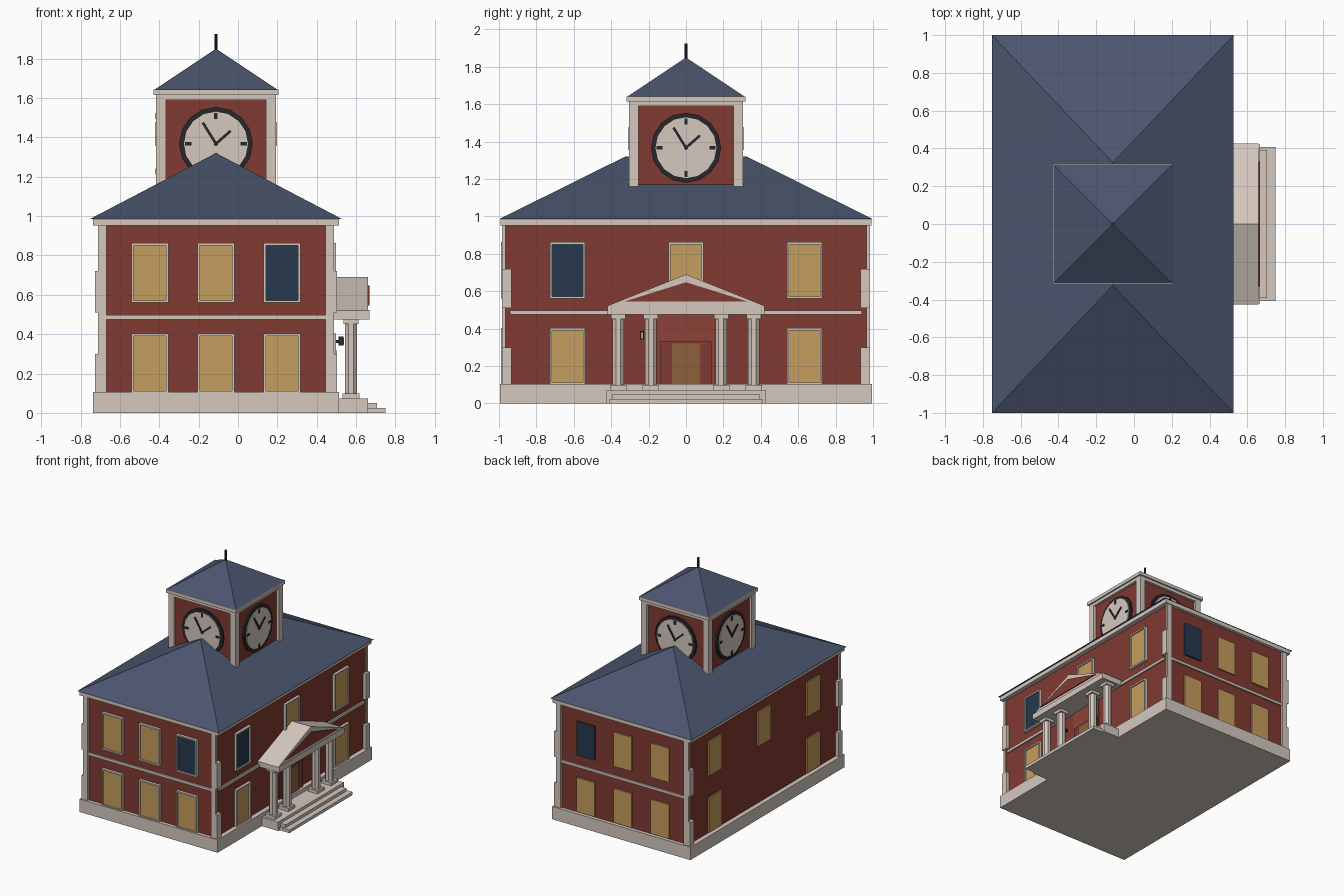
import bpy, bmesh
from math import pi, cos, sin, atan2, hypot
from mathutils import Matrix, Vector

if "Cube" in bpy.data.objects:
    bpy.data.objects.remove(bpy.data.objects["Cube"])

CX = -0.112  # centre line of the main block


def mat(name, r, g, b):
    m = bpy.data.materials.new(name)
    m.diffuse_color = (r, g, b, 1)
    m.use_nodes = True
    m.node_tree.nodes["Principled BSDF"].inputs["Base Color"].default_value = m.diffuse_color
    return m


BRICK = mat("brick", 0.22, 0.042, 0.032)
BRICK2 = mat("porch_brick", 0.27, 0.055, 0.042)
STONE = mat("stone", 0.66, 0.58, 0.52)
SLATE = mat("slate", 0.07, 0.09, 0.155)
LIT = mat("lit_glass", 0.56, 0.34, 0.11)
DARK = mat("dark_glass", 0.02, 0.04, 0.075)
WOOD = mat("wood", 0.27, 0.12, 0.045)
IRON = mat("iron", 0.02, 0.02, 0.025)


def finish(bm, name, m, M=None):
    if M is not None:
        bmesh.ops.transform(bm, matrix=M, verts=bm.verts)
    bmesh.ops.recalc_face_normals(bm, faces=bm.faces)
    me = bpy.data.meshes.new(name)
    bm.to_mesh(me)
    bm.free()
    me.materials.append(m)
    o = bpy.data.objects.new(name, me)
    bpy.context.collection.objects.link(o)
    return o


def box(name, m, x0, x1, y0, y1, z0, z1, M=None):
    bm = bmesh.new()
    bmesh.ops.create_cube(bm, size=1)
    bmesh.ops.transform(bm, verts=bm.verts, matrix=Matrix.Translation(
        ((x0 + x1) / 2, (y0 + y1) / 2, (z0 + z1) / 2)) @ Matrix.Diagonal((x1 - x0, y1 - y0, z1 - z0, 1)))
    return finish(bm, name, m, M)


def prism(name, m, pts, d, M=None):
    """Extrude a closed outline by the vector d."""
    bm = bmesh.new()
    f = bm.faces.new([bm.verts.new(p) for p in pts])
    r = bmesh.ops.extrude_face_region(bm, geom=[f])
    bmesh.ops.translate(bm, vec=d, verts=[v for v in r["geom"] if isinstance(v, bmesh.types.BMVert)])
    return finish(bm, name, m, M)


def hip(name, m, hx, hy, ridge, z0, z1):
    """Hipped roof with a ridge along y (a pyramid when ridge is 0)."""
    bm = bmesh.new()
    a, b, c, d = [bm.verts.new((CX + sx * hx, sy * hy, z0)) for sx, sy in ((-1, -1), (1, -1), (1, 1), (-1, 1))]
    p = bm.verts.new((CX, -ridge, z1))
    q = bm.verts.new((CX, ridge, z1)) if ridge else p
    bm.faces.new((a, d, c, b))
    bm.faces.new((a, b, p))
    bm.faces.new((c, d, q))
    bm.faces.new((b, c, q, p) if ridge else (b, c, p))
    bm.faces.new((d, a, p, q) if ridge else (d, a, p))
    return finish(bm, name, m)


# A wall frame: local x runs along the wall, local -y points outwards
def wall(k, ox, oy):
    return Matrix.Translation((ox, oy, 0)) @ Matrix.Rotation(k * pi / 2, 4, 'Z')


W, L = 0.588, 0.967  # half sizes of the brick block
FRONT, RIGHT = wall(0, CX, -L), wall(1, CX + W, 0)
BACK, LEFT = wall(2, CX, L), wall(3, CX - W, 0)


def window(name, M, u, z0, z1, glass, framed):
    h, t = 0.094, 0.012
    box(name + "_glass", glass, u - h + t, u + h - t, -0.012, 0.01, z0 + t, z1 - t, M)
    if framed:
        for s in (-1, 1):
            c = u + s * (h - t / 2)
            box(name + "_jamb", STONE, c - t / 2, c + t / 2, -0.022, 0.01, z0, z1, M)
        for z in (z0, z1 - t):
            box(name + "_rail", STONE, u - h + t, u + h - t, -0.022, 0.01, z, z + t, M)


# Main block
box("base_plinth", STONE, CX - 0.625, CX + 0.625, -0.995, 0.995, 0, 0.105)
box("brick_walls", BRICK, CX - W, CX + W, -L, L, 0.05, 0.97)
box("cornice", STONE, CX - 0.625, CX + 0.625, -0.993, 0.993, 0.952, 0.985)
hip("main_roof", SLATE, 0.64, 1.0, 0.325, 0.985, 1.32)

# String courses on front, back and right
for M, h in ((FRONT, 0.56), (BACK, 0.56), (RIGHT, 0.94)):
    box("string_course", STONE, -h, h, -0.012, 0.01, 0.475, 0.497, M)

# Corner quoins, alternating wide and narrow
levels = (0.1, 0.3, 0.51, 0.72, 0.955)
for sx in (-1, 1):
    for sy in (-1, 1):
        for i in range(4):
            ox, iy = (0.614, 0.932) if i % 2 == 0 else (0.599, 0.965)
            xs = sorted((CX + sx * 0.557, CX + sx * ox))
            ys = sorted((sy * iy, sy * 0.985))
            box("quoin", STONE, *xs, *ys, levels[i], levels[i + 1])

# Windows
LOW, HIGH = (0.1, 0.403), (0.56, 0.863)
for M, name, framed in ((FRONT, "front_window", True), (BACK, "back_window", False)):
    for u in (-0.336, 0, 0.336):
        gone_dark = u == (0.336 if framed else -0.336)
        window(name, M, u, *LOW, LIT, framed)
        window(name, M, u, *HIGH, DARK if gone_dark else LIT, framed)
for M, name, framed in ((RIGHT, "right_window", True), (LEFT, "left_window", False)):
    for u in (-0.634, 0, 0.634):
        if u:
            window(name, M, u, *LOW, LIT, framed)
        window(name, M, u, *HIGH, DARK if framed and u < 0 else LIT, framed)

# Clock tower
box("tower_walls", BRICK, CX - 0.283, CX + 0.283, -0.283, 0.283, 1.05, 1.6)
for sx in (-1, 1):
    for sy in (-1, 1):
        x, y = CX + sx * 0.279, sy * 0.279
        box("tower_post", STONE, x - 0.025, x + 0.025, y - 0.025, y + 0.025, 1.12, 1.595)
box("tower_frieze", STONE, CX - 0.304, CX + 0.304, -0.304, 0.304, 1.59, 1.618)
box("tower_cornice", STONE, CX - 0.317, CX + 0.317, -0.317, 0.317, 1.615, 1.642)
hip("tower_roof", SLATE, 0.312, 0.312, 0, 1.642, 1.85)


def disc(name, m, r, y0, y1, M):
    pts = [(r * cos(2 * pi * i / 16), y0, r * sin(2 * pi * i / 16)) for i in range(16)]
    prism(name, m, pts, (0, y1 - y0, 0), M)


def hand(name, x, z, w, M):
    R = Matrix.Rotation(atan2(x, z), 4, 'Y')
    box(name, IRON, -w, w, -0.308, -0.295, -0.01, hypot(x, z), M @ R)


# Clocks on all four tower faces
for k in range(4):
    M = Matrix.Translation((CX, 0, 1.367)) @ Matrix.Rotation(k * pi / 2, 4, 'Z')
    disc("clock_rim", IRON, 0.187, -0.296, -0.275, M)
    disc("clock_face", STONE, 0.163, -0.302, -0.28, M)
    hand("minute_hand", -0.067, 0.108, 0.007, M)
    hand("hour_hand", 0.075, 0.066, 0.007, M)
    for j in range(4):
        box("hour_mark", IRON, -0.009, 0.009, -0.306, -0.295, 0.125, 0.157,
            M @ Matrix.Rotation(j * pi / 2, 4, 'Y'))


def column(name, m, x, y, r, z0, z1, n=8):
    pts = [(x + r * cos(2 * pi * (i + .5) / n), y + r * sin(2 * pi * (i + .5) / n), z0) for i in range(n)]
    prism(name, m, pts, (0, 0, z1 - z0))


column("spire", IRON, CX, 0, 0.009, 1.82, 1.925)

# Porch platform and steps
box("porch_platform", STONE, 0.45, 0.66, -0.425, 0.425, 0, 0.073)
box("upper_step", STONE, 0.65, 0.705, -0.392, 0.392, 0, 0.05)
box("lower_step", STONE, 0.65, 0.75, -0.408, 0.408, 0, 0.025)

# Porch columns
for y in (-0.362, -0.188, 0.188, 0.362):
    box("column_base", STONE, 0.53, 0.618, y - 0.044, y + 0.044, 0.07, 0.098)
    column("column_shaft", STONE, 0.574, y, 0.034, 0.09, 0.46)
    box("column_capital", STONE, 0.535, 0.613, y - 0.039, y + 0.039, 0.452, 0.478)

# Entablature and pediment
box("entablature", STONE, 0.47, 0.667, -0.42, 0.42, 0.475, 0.522)
prism("pediment", STONE, [(0.47, -0.425, 0.52), (0.47, 0.425, 0.52), (0.47, 0, 0.69)], (0.19, 0, 0))
prism("pediment_panel", BRICK, [(0.65, -0.33, 0.545), (0.65, 0.33, 0.545), (0.65, 0, 0.648)], (0.018, 0, 0))

# Doorway and lamp
box("porch_panel", BRICK2, 0.46, 0.482, -0.15, 0.15, 0.07, 0.475)
box("door_surround", BRICK, 0.46, 0.492, -0.135, 0.135, 0.07, 0.33)
box("door", WOOD, 0.46, 0.5, -0.075, 0.075, 0.073, 0.32)
box("lamp_bracket", IRON, 0.47, 0.515, -0.245, -0.225, 0.355, 0.37)
box("lamp_body", IRON, 0.51, 0.535, -0.245, -0.225, 0.342, 0.387)
box("lamp_glow", LIT, 0.515, 0.538, -0.241, -0.229, 0.348, 0.38)
